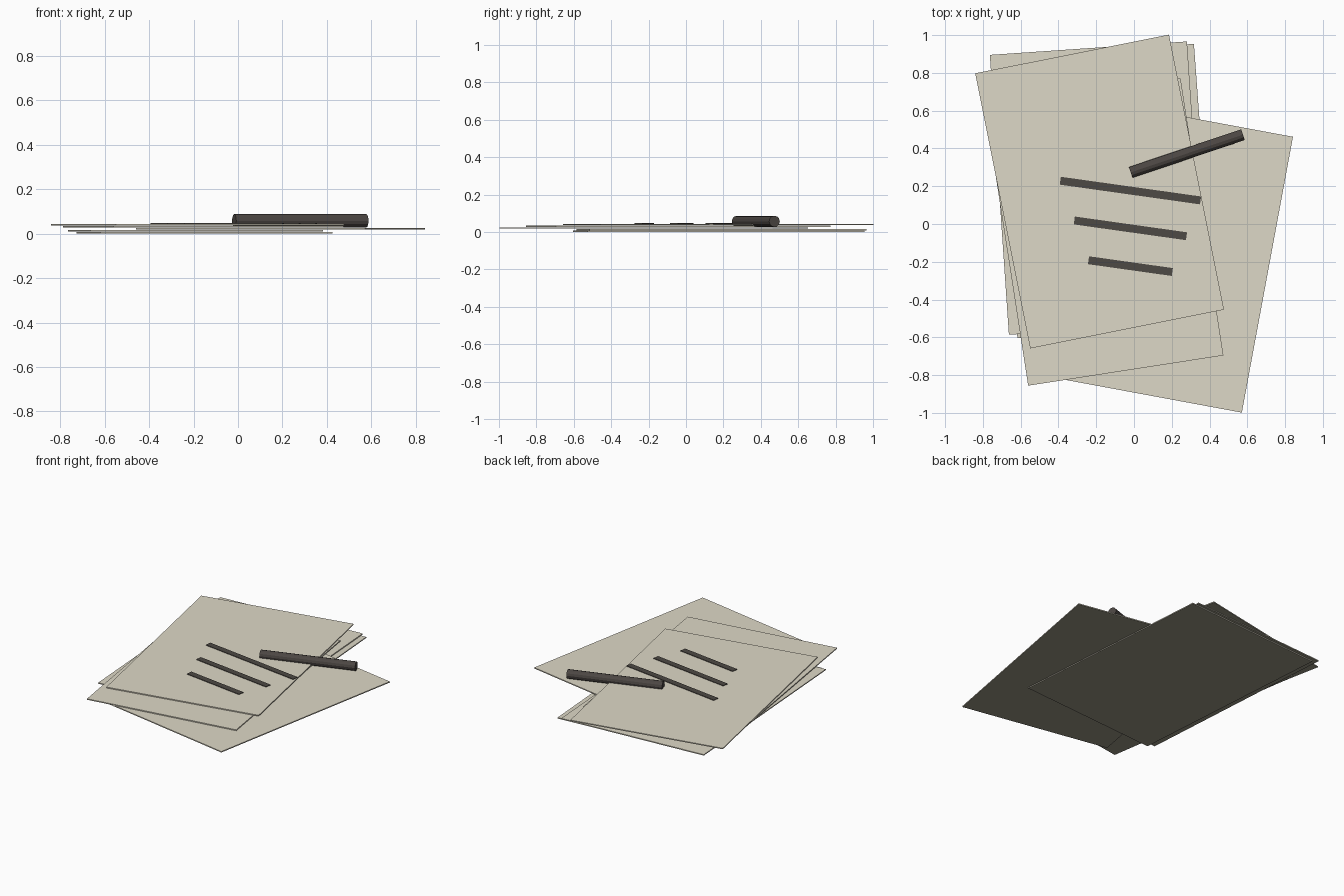
import bpy, math

if "Cube" in bpy.data.objects:
    bpy.data.objects.remove(bpy.data.objects["Cube"])


def material(name, rgb):
    m = bpy.data.materials.new(name)
    m.diffuse_color = (*rgb, 1)
    m.use_nodes = True
    m.node_tree.nodes["Principled BSDF"].inputs["Base Color"].default_value = m.diffuse_color
    return m


paper = material("aged paper", (0.73, 0.69, 0.57))
paper_back = material("paper underside", (0.305, 0.29, 0.22))
ink = material("dark ink", (0.075, 0.067, 0.058))
pen_black = material("pen charcoal", (0.072, 0.062, 0.056))


def slab(name, x, y, z, size, angle, *mats):
    """Flat box centred at x, y, z; a second material goes on the underside."""
    bpy.ops.mesh.primitive_cube_add(size=1, location=(x, y, z),
                                    rotation=(0, 0, math.radians(angle)))
    o = bpy.context.object
    o.name = name
    o.scale = size
    for m in mats:
        o.data.materials.append(m)
    for f in o.data.polygons:
        f.material_index = len(mats) - 1 if f.normal.z < -0.5 else 0
    return o


# Loose sheets, bottom to top: x, y, z, angle
sheets = [(-0.150, 0.175, 0.0035, 4.2),
          (-0.191, 0.190, 0.0125, 3.9),
          (0.192, -0.173, 0.022, -10.5),
          (-0.157, -0.042, 0.031, 8.8),
          (-0.182, 0.172, 0.040, 11.3)]
for i, (x, y, z, a) in enumerate(sheets):
    slab(f"sheet_{i + 1}", x, y, z, (1.046, 1.485, 0.007), a, paper, paper_back)

# Written lines on the top sheet: y, length
for i, (y, length) in enumerate([(0.177, 0.75), (-0.023, 0.60), (-0.223, 0.448)]):
    slab(f"ink_line_{i + 1}", -0.019, y, 0.045, (length, 0.042, 0.005), -8, ink)

# Pen lying across the stack
bpy.ops.mesh.primitive_cylinder_add(vertices=12, radius=0.03, depth=0.627,
                                    location=(0.28, 0.373, 0.057),
                                    rotation=(0, math.pi / 2, math.radians(18.6)))
pen = bpy.context.object
pen.name = "pen"
pen.data.materials.append(pen_black)
